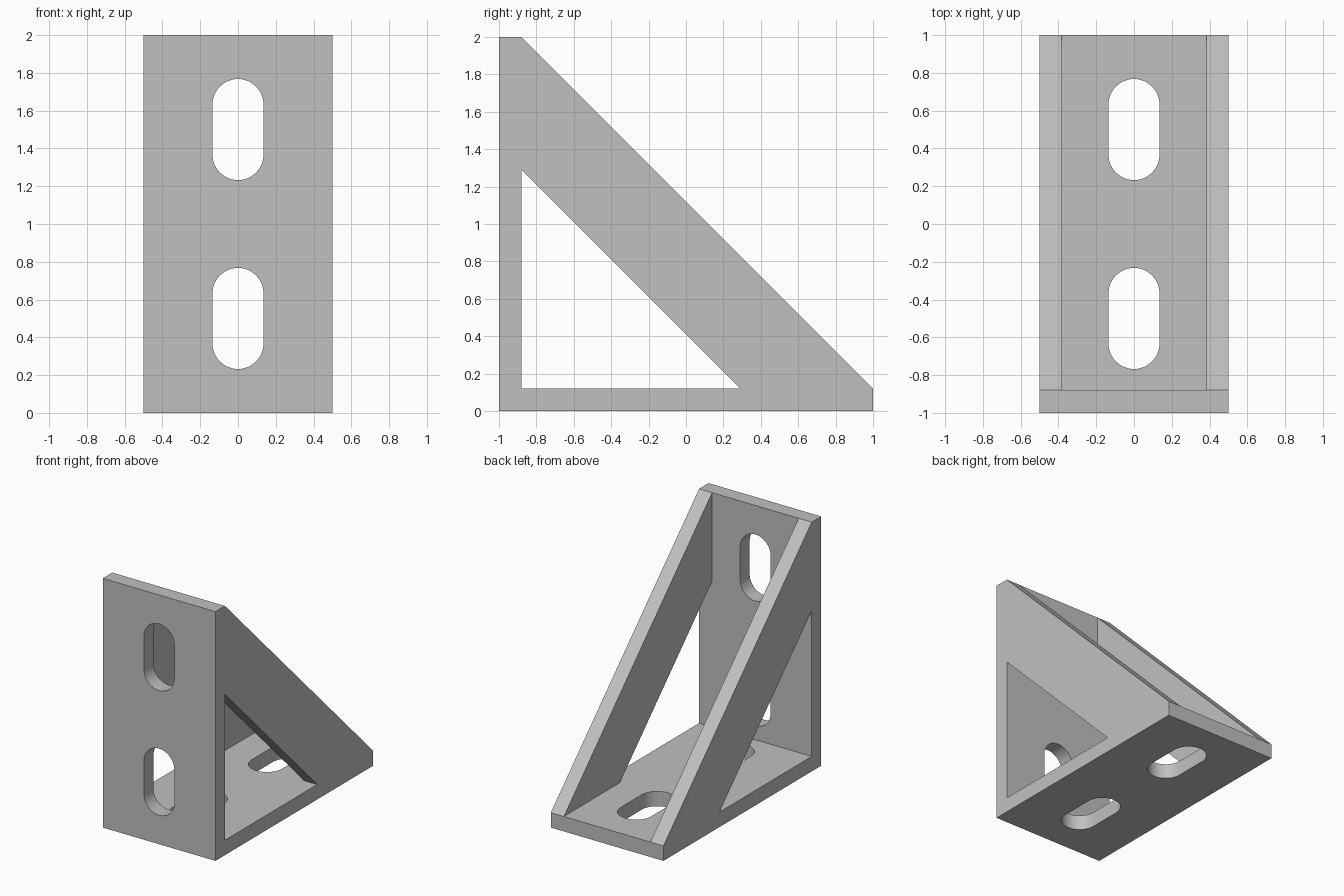
import bpy
import bmesh
from math import pi, cos, sin, radians
from mathutils import Vector

cube = bpy.data.objects.get("Cube")
if cube:
    bpy.data.objects.remove(cube, do_unlink=True)

# Dimensions
WIDTH = 1.0
WALL = 0.12
SIDE_WALL = 0.116
SLOT_RADIUS = 0.135
SLOT_HALF = 0.1325
ARC_STEPS = 24

grey = bpy.data.materials.new("bracket grey")
grey.use_nodes = True
colour = (0.527, 0.527, 0.527, 1)
grey.diffuse_color = colour
grey.node_tree.nodes["Principled BSDF"].inputs["Base Color"].default_value = colour


def prism(name, outline, offset):
    """Extrude a flat outline of 3D points along an offset vector."""
    bm = bmesh.new()
    face = bm.faces.new([bm.verts.new(p) for p in outline])
    new = bmesh.ops.extrude_face_region(bm, geom=[face])["geom"]
    moved = [v for v in new if isinstance(v, bmesh.types.BMVert)]
    bmesh.ops.translate(bm, verts=moved, vec=Vector(offset))
    bmesh.ops.recalc_face_normals(bm, faces=bm.faces)
    mesh = bpy.data.meshes.new(name)
    bm.to_mesh(mesh)
    bm.free()
    mesh.materials.append(grey)
    obj = bpy.data.objects.new(name, mesh)
    bpy.context.collection.objects.link(obj)
    return obj


def side_prism(name, profile, x, thickness):
    return prism(name, [(x, y, z) for y, z in profile], (thickness, 0, 0))


def slot_outline():
    """Rounded slot, long in the second coordinate."""
    points = []
    for end, start in ((1, 0), (-1, pi)):
        for i in range(ARC_STEPS + 1):
            a = start + pi * i / ARC_STEPS
            points.append((SLOT_RADIUS * cos(a), end * SLOT_HALF + SLOT_RADIUS * sin(a)))
    return points


# L-shaped body: upright front plate and base plate in one piece
inner = WALL - 1
body = side_prism("angle_plate", [(-1, 0), (1, 0), (1, WALL), (inner, WALL),
                                  (inner, 2), (-1, 2)], -WIDTH / 2, WIDTH)

# Two slots through each plate
cutters = []
for centre in (-0.5, 0.5):
    cutters.append(prism("upright_slot_cutter",
                         [(u, -1.1, 1 + centre + v) for u, v in slot_outline()], (0, 0.3, 0)))
    cutters.append(prism("base_slot_cutter",
                         [(u, centre + v, -0.1) for u, v in slot_outline()], (0, 0, 0.3)))

bpy.context.view_layer.objects.active = body
for cutter in cutters:
    cutter.hide_render = True
    mod = body.modifiers.new("slot", "BOOLEAN")
    mod.operation = "DIFFERENCE"
    mod.solver = "EXACT"
    mod.object = cutter
    bpy.ops.object.modifier_apply(modifier=mod.name)
for cutter in cutters:
    bpy.data.objects.remove(cutter, do_unlink=True)

# Diagonal braces flush with both sides
brace = [(inner, 2), (1, WALL), (0.29, WALL), (inner, 1.29)]
side_prism("right_brace", brace, -WIDTH / 2, SIDE_WALL)
side_prism("left_brace", brace, WIDTH / 2 - SIDE_WALL, SIDE_WALL)

# Smooth slot ends, crisp edges
bpy.ops.object.select_all(action="DESELECT")
body.select_set(True)
bpy.context.view_layer.objects.active = body
bpy.ops.object.shade_smooth_by_angle(angle=radians(30))
